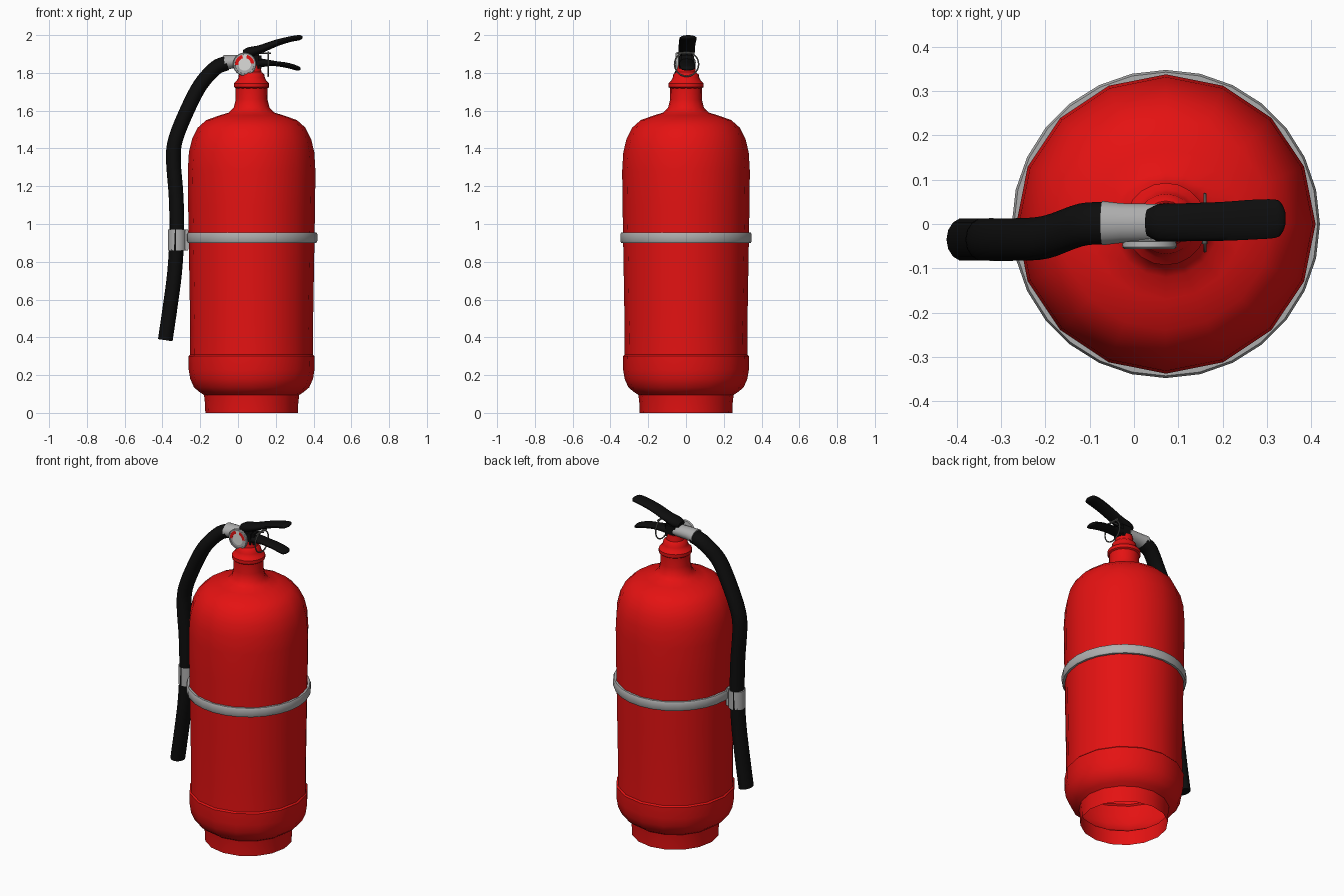
import bpy, bmesh, math
from mathutils import Vector

if "Cube" in bpy.data.objects:
    bpy.data.objects.remove(bpy.data.objects["Cube"])

CX = 0.072  # tank axis


def material(name, rgb):
    m = bpy.data.materials.new(name)
    m.diffuse_color = (*rgb, 1)
    m.use_nodes = True
    m.node_tree.nodes["Principled BSDF"].inputs["Base Color"].default_value = m.diffuse_color
    return m


RED = material("red_paint", (0.78, 0.006, 0.006))
BLACK = material("black_rubber", (0.004, 0.004, 0.004))
GREY = material("grey_metal", (0.42, 0.42, 0.42))
PALE = material("pale_dial", (0.72, 0.72, 0.70))
STEEL = material("dark_steel", (0.16, 0.16, 0.15))


def finish(name, bm, mat, angle=40):
    bmesh.ops.recalc_face_normals(bm, faces=bm.faces)
    me = bpy.data.meshes.new(name)
    bm.to_mesh(me)
    bm.free()
    me.materials.append(mat)
    me.shade_smooth()
    me.set_sharp_from_angle(angle=math.radians(angle))
    ob = bpy.data.objects.new(name, me)
    bpy.context.collection.objects.link(ob)
    return ob


def skin(bm, rings, close=False):
    """Bridge successive rings of vertices with quads."""
    pairs = list(zip(rings, rings[1:]))
    if close:
        pairs.append((rings[-1], rings[0]))
    for a, b in pairs:
        n = len(a)
        for i in range(n):
            bm.faces.new((a[i], a[(i + 1) % n], b[(i + 1) % n], b[i]))


def lathe(name, profile, mat, sides, centre=(CX, 0, 0), axis="z", close=False, cap=False, angle=40):
    bm = bmesh.new()
    c = Vector(centre)
    rings = []
    for r, h in profile:
        ring = []
        for i in range(sides):
            t = 2 * math.pi * i / sides
            u, v = r * math.cos(t), r * math.sin(t)
            p = {"z": (u, v, h), "y": (u, h, v), "x": (h, u, v)}[axis]
            ring.append(bm.verts.new(c + Vector(p)))
        rings.append(ring)
    skin(bm, rings, close)
    if cap:
        bm.faces.new(rings[0])
        bm.faces.new(rings[-1])
    return finish(name, bm, mat, angle)


def smooth_path(pts, steps):
    """Catmull-Rom interpolation of points of any dimension."""
    vs = [Vector(p) for p in pts]
    vs = [2 * vs[0] - vs[1]] + vs + [2 * vs[-1] - vs[-2]]
    out = []
    for a, b, c, d in zip(vs, vs[1:], vs[2:], vs[3:]):
        for k in range(steps):
            t = k / steps
            out.append(0.5 * (2 * b + (c - a) * t + (2 * a - 5 * b + 4 * c - d) * t * t
                              + (3 * b - a - 3 * c + d) * t ** 3))
    return out + [vs[-2]]


def sweep(name, path, sizes, mat, sides=12, angle=50):
    """Elliptical tube along a path; sizes are (thickness, y half width)."""
    bm = bmesh.new()
    rings = []
    n = len(path)
    for i, p in enumerate(path):
        tan = path[min(i + 1, n - 1)] - path[max(i - 1, 0)]
        tan.y = 0
        tan.normalize()
        side = Vector((0, 1, 0))
        nor = tan.cross(side)
        a, b = sizes[i]
        rings.append([bm.verts.new(p + nor * a * math.cos(t) + side * b * math.sin(t))
                      for t in (2 * math.pi * k / sides for k in range(sides))])
    skin(bm, rings)
    bm.faces.new(rings[0])
    bm.faces.new(rings[-1])
    return finish(name, bm, mat, angle)


# Tank: hollow skirt, bulged foot, body, shoulder and neck
tank = [(0.245, 0.0), (0.247, 0.05), (0.252, 0.095), (0.275, 0.11), (0.305, 0.135),
        (0.325, 0.18), (0.333, 0.23), (0.334, 0.3), (0.326, 0.308), (0.325, 0.45),
        (0.330, 0.75), (0.336, 1.1), (0.338, 1.28), (0.332, 1.38), (0.315, 1.45),
        (0.285, 1.51), (0.24, 1.55), (0.17, 1.575), (0.12, 1.59), (0.095, 1.615),
        (0.084, 1.66), (0.085, 1.72)]
lathe("tank", tank, RED, 16)

# Collar and red valve base
lathe("neck_collar", [(0.08, 1.715), (0.093, 1.725), (0.093, 1.745), (0.078, 1.76), (0.07, 1.775),
                      (0.068, 1.79), (0.052, 1.805), (0.048, 1.84)], RED, 20, cap=True)

# Strap around the tank
lathe("strap", [(0.33, 0.90), (0.343, 0.90), (0.348, 0.91), (0.348, 0.945), (0.343, 0.955),
                (0.33, 0.955)], GREY, 28, close=True)

# Hose
hose = smooth_path([(-0.06, 0.002, 1.852), (-0.12, -0.002, 1.825), (-0.2, -0.03, 1.735),
                    (-0.27, -0.035, 1.6), (-0.33, -0.035, 1.45), (-0.342, -0.035, 1.34),
                    (-0.328, -0.035, 1.15), (-0.324, -0.035, 0.95), (-0.335, -0.035, 0.75),
                    (-0.358, -0.035, 0.57), (-0.385, -0.035, 0.385)], 4)
sweep("hose", hose, [(0.039, 0.049)] * len(hose), BLACK, 14)

# Metal sleeve joining hose and valve
sleeve = [Vector(p) for p in ((-0.072, 0.002, 1.855), (-0.03, 0.002, 1.86), (0.06, 0.002, 1.862))]
sweep("hose_sleeve", sleeve, [(0.041, 0.05), (0.036, 0.045), (0.034, 0.043)], GREY, 16)

# Clip holding the hose on the strap
lathe("hose_clip", [(0.038, 0.86), (0.049, 0.86), (0.049, 0.97), (0.038, 0.97)], GREY, 16,
      centre=(-0.322, -0.035, 0), close=True)


def box(name, lo, hi, mat, bevel=0.0):
    bm = bmesh.new()
    bmesh.ops.create_cube(bm, size=1)
    for v in bm.verts:
        v.co = Vector([l + (h - l) * (c + 0.5) for l, h, c in zip(lo, hi, v.co)])
    if bevel:
        bmesh.ops.bevel(bm, geom=bm.edges[:], offset=bevel, segments=2, affect="EDGES")
    return finish(name, bm, mat, 35)


box("clip_tab", (-0.3, -0.06, 0.86), (-0.262, -0.01, 0.97), GREY, 0.004)

# Black valve body between the handles
box("valve_body", (0.035, -0.038, 1.81), (0.125, 0.042, 1.905), BLACK, 0.014)


def handle(name, pts, steps=5):
    """Points are x, y, z with thickness and half width."""
    full = smooth_path(pts, steps)
    sweep(name, [Vector(p[:3]) for p in full], [(p[3], p[4]) for p in full], BLACK, 14)


# Upper lever and lower grip
handle("upper_lever", [(0.03, 0.003, 1.9, 0.02, 0.03), (0.06, 0.003, 1.908, 0.028, 0.043),
                       (0.12, 0.004, 1.926, 0.022, 0.044), (0.2, 0.006, 1.957, 0.018, 0.045),
                       (0.27, 0.01, 1.977, 0.015, 0.046), (0.32, 0.012, 1.986, 0.014, 0.044),
                       (0.335, 0.012, 1.988, 0.010, 0.032), (0.342, 0.012, 1.988, 0.004, 0.014)])
handle("lower_grip", [(0.08, 0.003, 1.85, 0.03, 0.038), (0.13, 0.004, 1.853, 0.022, 0.04),
                      (0.19, 0.005, 1.85, 0.014, 0.041), (0.26, 0.007, 1.84, 0.014, 0.042),
                      (0.31, 0.009, 1.826, 0.013, 0.04), (0.325, 0.009, 1.821, 0.009, 0.028),
                      (0.331, 0.009, 1.819, 0.003, 0.012)])

# Pressure gauge facing the front
G = (0.035, 0, 1.846)
lathe("gauge_case", [(0.03, 0.0), (0.035, -0.036), (0.06, -0.04), (0.062, -0.052), (0.058, -0.056),
                     (0.051, -0.056), (0.05, -0.053)], GREY, 24, centre=G, axis="y", cap=True)
lathe("gauge_dial", [(0.034, -0.05), (0.034, -0.0545)], PALE, 20, centre=G, axis="y", cap=True)


def dial_arc(name, start, end, mat):
    bm = bmesh.new()
    rings = []
    for k in range(9):
        t = math.radians(start + (end - start) * k / 8)
        rings.append([bm.verts.new((G[0] + r * math.cos(t), y, G[2] + r * math.sin(t)))
                      for r, y in ((0.033, -0.052), (0.051, -0.052), (0.051, -0.0555), (0.033, -0.0555))])
    skin(bm, rings)
    bm.faces.new(rings[0])
    bm.faces.new(rings[-1])
    finish(name, bm, mat)


dial_arc("dial_arc_left", 105, 185, RED)
dial_arc("dial_arc_middle", 75, 105, PALE)
dial_arc("dial_arc_right", 5, 75, RED)

# Safety pin with its pull ring
bm_ring = [(0.064 + 0.004 * math.cos(t), 0.004 * math.sin(t))
           for t in (2 * math.pi * k / 6 for k in range(6))]
lathe("pull_ring", bm_ring, STEEL, 28, centre=(0.16, 0.003, 1.846), axis="x", close=True)
lathe("safety_pin", [(0.006, -0.045), (0.006, 0.045)], STEEL, 8, centre=(0.16, 0, 1.905),
      axis="y", cap=True)
lathe("pin_stem", [(0.004, 0.11), (0.004, 0.175)], STEEL, 8, centre=(0, 0.0, 1.905),
      axis="x", cap=True)
